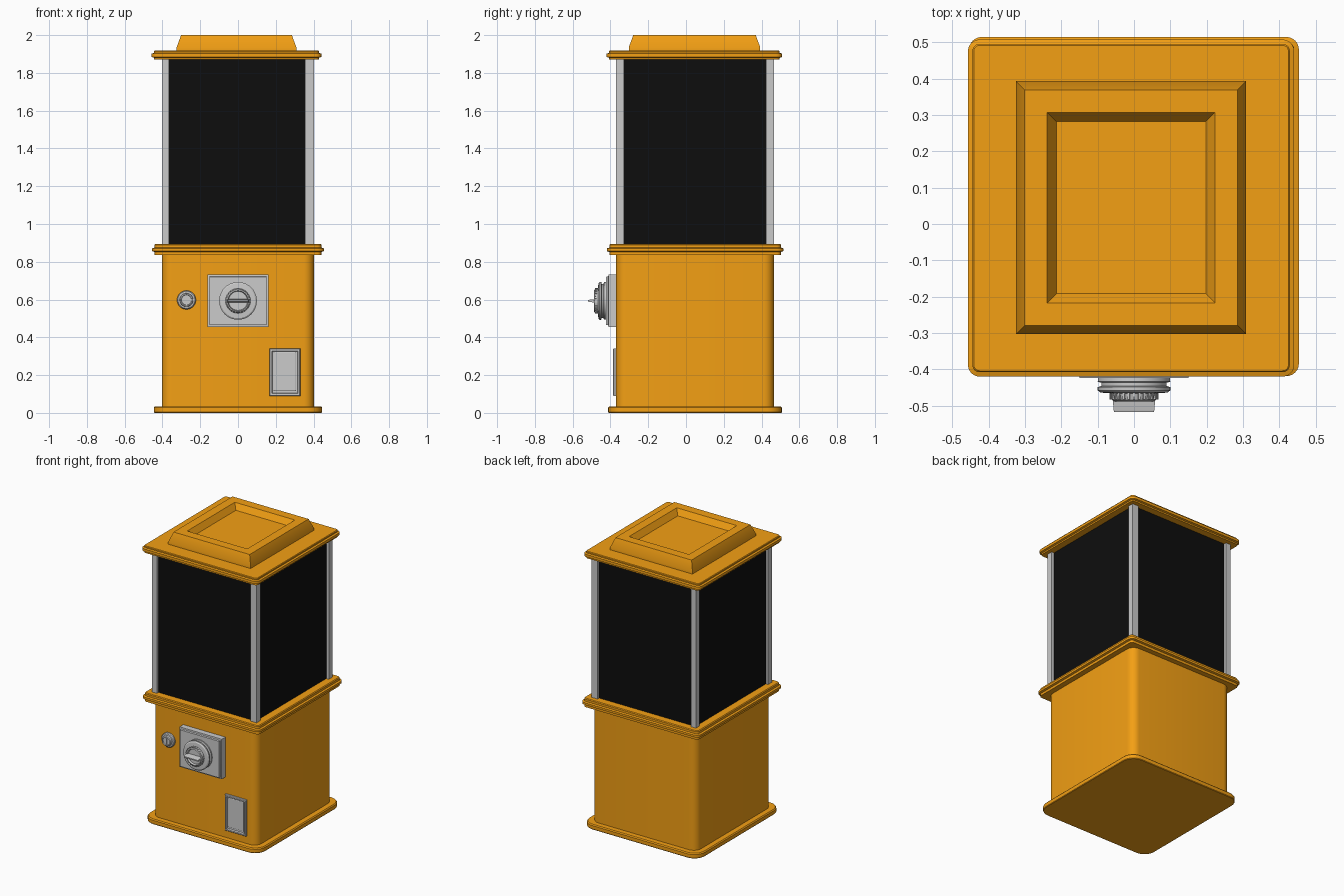
import bpy, bmesh, math
from mathutils import Matrix, Vector

if "Cube" in bpy.data.objects:
    bpy.data.objects.remove(bpy.data.objects["Cube"])


def material(name, color):
    m = bpy.data.materials.new(name)
    m.diffuse_color = (*color, 1)
    m.use_nodes = True
    m.node_tree.nodes["Principled BSDF"].inputs["Base Color"].default_value = m.diffuse_color
    return m


ORANGE = material("orange_paint", (0.90, 0.35, 0.007))
BLACK = material("dark_panel", (0.004, 0.004, 0.004))
STEEL = None


def loft(name, center, half, radius, profile, mat=STEEL, seg=6, front=False):
    """Stack rounded rectangles; profile = (height, outward offset) pairs.
    front=True stacks towards -y instead of +z."""
    bm = bmesh.new()
    rings = []
    for h, off in profile:
        hx, hy = half[0] + off, half[1] + off
        r = max(radius + off, 0.001) if radius else 0
        ring = []
        for k, (sx, sy) in enumerate(((1, 1), (-1, 1), (-1, -1), (1, -1))):
            for i in range(seg + 1 if r else 1):
                a = math.pi / 2 * (k + i / seg)
                ring.append(bm.verts.new((sx * (hx - r) + r * math.cos(a),
                                          sy * (hy - r) + r * math.sin(a), h)))
        rings.append(ring)
    n = len(rings[0])
    for a, b in zip(rings, rings[1:]):
        for i in range(n):
            j = (i + 1) % n
            bm.faces.new((a[i], a[j], b[j], b[i]))
    bm.faces.new(rings[0][::-1])
    bm.faces.new(rings[-1])
    bmesh.ops.remove_doubles(bm, verts=bm.verts, dist=1e-5)
    bmesh.ops.recalc_face_normals(bm, faces=bm.faces)
    if front:
        bm.transform(Matrix.Rotation(math.pi / 2, 4, 'X'))
    bm.transform(Matrix.Translation(Vector(center)))
    me = bpy.data.meshes.new(name)
    bm.to_mesh(me)
    bm.free()
    ob = bpy.data.objects.new(name, me)
    bpy.context.collection.objects.link(ob)
    if mat:
        me.materials.append(mat)
    bpy.context.view_layer.objects.active = ob
    ob.select_set(True)
    bpy.ops.object.shade_smooth_by_angle(angle=math.radians(30))
    ob.select_set(False)
    return ob


def turned(name, x, z, profile):
    """Round part on the front; profile = (distance in front of y=0, radius)."""
    return loft(name, (x, 0, z), (0.1, 0.1), 0.1,
                [(d, r - 0.1) for d, r in profile], seg=10, front=True)


def box(name, x, y, z, mat=STEEL):
    return loft(name, ((x[0] + x[1]) / 2, (y[0] + y[1]) / 2, 0),
                ((x[1] - x[0]) / 2, (y[1] - y[0]) / 2), 0, [(z[0], 0), (z[1], 0)], mat)


CY = 0.048

# Cabinet: foot, body and stepped collar
loft("base_plate", (0, CY, 0), (0.445, 0.46), 0.08,
     [(0, -0.003), (0.004, 0), (0.028, 0), (0.035, -0.006)], ORANGE)
loft("cabinet_body", (0, CY, 0), (0.403, 0.418), 0.055, [(0.03, 0), (0.84, 0)], ORANGE)
loft("cabinet_collar", (0, CY, 0), (0.441, 0.454), 0.022,
     [(0.835, 0), (0.852, 0), (0.856, 0.013), (0.871, 0.013), (0.875, 0),
      (0.89, 0), (0.895, -0.005)], ORANGE)

# Display case: dark panels and four corner posts
box("display_panels", (-0.385, 0.383), (-0.352, 0.448), (0.89, 1.875), BLACK)
for sx, x in (("left", (-0.402, -0.366)), ("right", (0.355, 0.402))):
    for sy, y in (("front", (-0.37, -0.328)), ("back", (0.424, 0.466))):
        box(f"post_{sy}_{sx}", x, y, (0.89, 1.875))

# Lid with raised, recessed crown
loft("lid_plate", (-0.008, 0.044, 0), (0.437, 0.452), 0.02,
     [(1.87, 0), (1.88, 0), (1.884, 0.012), (1.902, 0.012), (1.906, 0),
      (1.914, 0), (1.918, -0.004)], ORANGE)
loft("lid_crown", (-0.008, 0.045, 0), (0.317, 0.348), 0,
     [(1.915, 0), (1.935, 0), (2.0, -0.024), (2.0, -0.086), (1.96, -0.111)], ORANGE)

# Coin mechanism: plate, dial, knurling and turning handle
KZ = 0.593
loft("coin_plate", (0, 0, KZ), (0.162, 0.139), 0,
     [(0.36, 0), (0.41, 0), (0.412, -0.010), (0.424, -0.012)], front=True)
turned("dial", 0, KZ, [(0.41, 0.098), (0.434, 0.1), (0.437, 0.09), (0.446, 0.09),
                       (0.449, 0.1), (0.458, 0.1), (0.464, 0.092), (0.466, 0.066),
                       (0.485, 0.06), (0.488, 0.054), (0.474, 0.05)])
for i in range(28):
    a = math.tau * i / 28
    rib = box(f"dial_rib_{i}", (0.06, 0.067), (-0.483, -0.462), (-0.003, 0.003))
    rib.matrix_world = Matrix.Translation((0, 0, KZ)) @ Matrix.Rotation(a, 4, 'Y')
loft("turn_handle", (0, 0, KZ), (0.06, 0.01), 0,
     [(0.465, 0), (0.512, -0.004), (0.518, -0.006)], front=True)

# Lock with key slot
turned("lock", -0.273, 0.598, [(0.36, 0.05), (0.38, 0.05), (0.386, 0.045), (0.388, 0.036),
                               (0.40, 0.034), (0.403, 0.028), (0.396, 0.026)])
loft("lock_slot", (-0.273, 0, 0.598), (0.005, 0.022), 0,
     [(0.39, 0), (0.402, 0)], front=True)

# Prize chute: frame with recessed flap
loft("chute_frame", (0.248, 0, 0.215), (0.082, 0.126), 0,
     [(0.36, 0), (0.381, 0), (0.386, -0.004), (0.386, -0.013), (0.374, -0.016)], front=True)
loft("chute_flap", (0.248, 0, 0.219), (0.06, 0.102), 0,
     [(0.37, 0), (0.377, 0), (0.379, -0.003)], front=True)
